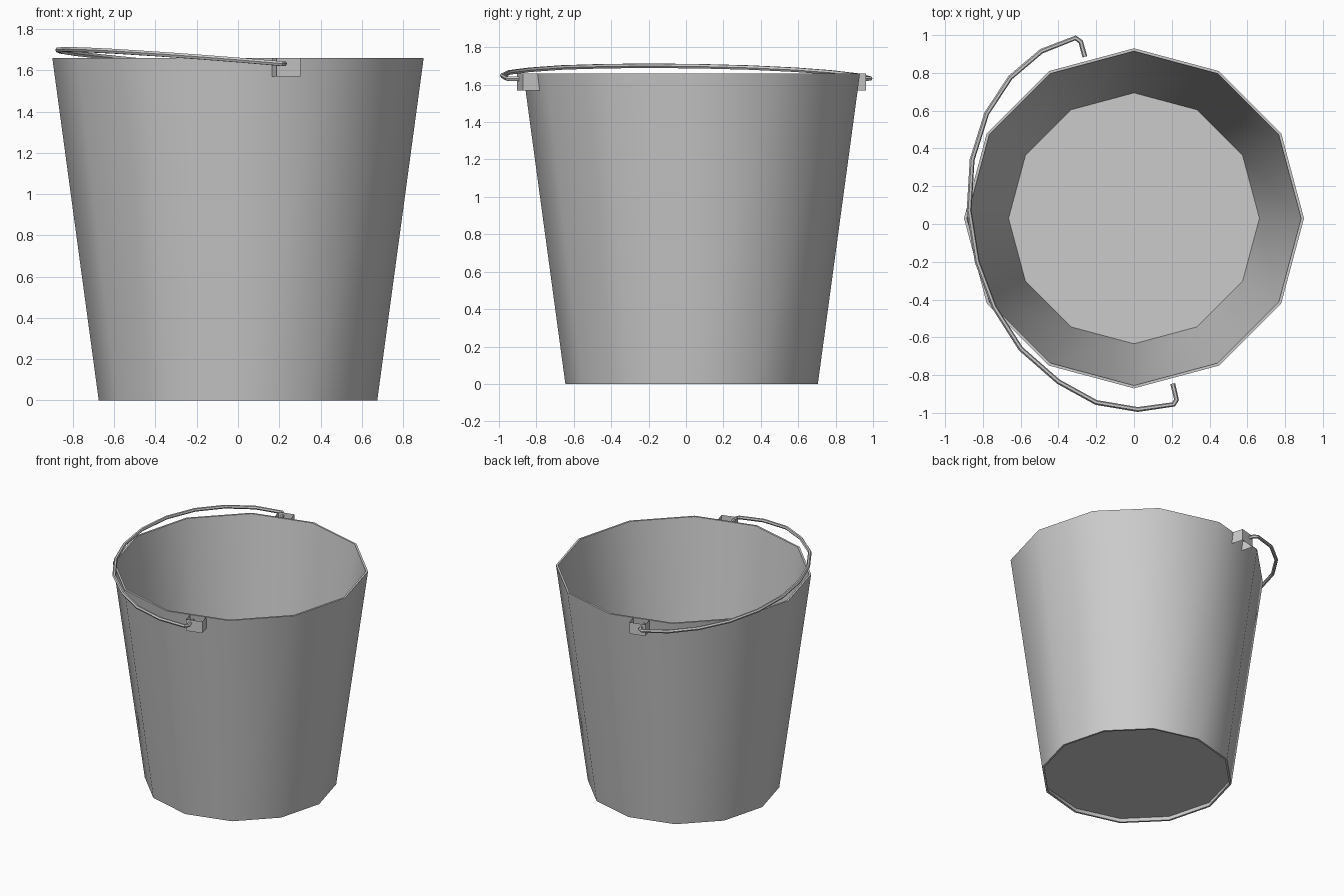
import bpy, bmesh, math
from mathutils import Vector

cube = bpy.data.objects.get("Cube")
if cube:
    bpy.data.objects.remove(cube, do_unlink=True)

SIDES = 12
CENTRE = Vector((0, 0.03, 0))
HEIGHT = 1.66
TOP_R = 0.90
BASE_R = 0.675
WALL = 0.015

metal = bpy.data.materials.new("grey metal")
metal.use_nodes = True
grey = (0.6, 0.6, 0.6, 1)
metal.diffuse_color = grey
metal.node_tree.nodes["Principled BSDF"].inputs["Base Color"].default_value = grey


def add_object(name, mesh, smooth=False):
    obj = bpy.data.objects.new(name, mesh)
    bpy.context.collection.objects.link(obj)
    mesh.materials.clear()
    mesh.materials.append(metal)
    if smooth:
        bpy.ops.object.select_all(action='DESELECT')
        obj.select_set(True)
        bpy.context.view_layer.objects.active = obj
        bpy.ops.object.shade_smooth_by_angle(angle=math.radians(40))
    return obj


def mesh_from(name, bm):
    mesh = bpy.data.meshes.new(name)
    bm.to_mesh(mesh)
    bm.free()
    return mesh


def ring(bm, radius, z):
    turn = 2 * math.pi / SIDES
    return [bm.verts.new(CENTRE + Vector((radius * math.cos(i * turn),
                                          radius * math.sin(i * turn), z)))
            for i in range(SIDES)]


# Tapered wall: a thin closed profile revolved in twelve steps
bm = bmesh.new()
profile = [(BASE_R, 0), (TOP_R, HEIGHT), (TOP_R - WALL, HEIGHT), (BASE_R - WALL, 0)]
rings = [ring(bm, r, z) for r, z in profile]
for k, low in enumerate(rings):
    high = rings[(k + 1) % len(rings)]
    for i in range(SIDES):
        j = (i + 1) % SIDES
        bm.faces.new((low[i], low[j], high[j], high[i]))
bmesh.ops.recalc_face_normals(bm, faces=bm.faces)
add_object("bucket_wall", mesh_from("bucket_wall", bm), smooth=True)

# Floor, slightly recessed above the bottom rim
bm = bmesh.new()
bm.faces.new(ring(bm, BASE_R - WALL + 0.005, 0.03))
add_object("bucket_floor", mesh_from("bucket_floor", bm))


# Handle brackets: folded strips, open above and below, on opposite wall facets
def add_bracket(name, degrees):
    a = math.radians(degrees)
    out = Vector((math.cos(a), math.sin(a), 0))
    along = Vector((-out.y, out.x, 0))
    facet = TOP_R * math.cos(math.pi / SIDES)
    half, depth = 0.06, 0.08
    path = [(-half, -0.013), (-half, depth), (half, depth), (half, -0.013)]
    bm = bmesh.new()
    rows = [[bm.verts.new(CENTRE + along * s + out * (facet + d) + Vector((0, 0, z)))
             for s, d in path] for z in (1.57, HEIGHT - 0.001)]
    for i in range(3):
        bm.faces.new((rows[0][i], rows[0][i + 1], rows[1][i + 1], rows[1][i]))
    add_object(name, mesh_from(name, bm))


add_bracket("front_bracket", -75)
add_bracket("back_bracket", 105)

# Wire handle resting on the rim, tilted about the line between its ends
outline = [(0.205, -0.845), (0.225, -0.93), (0.21, -0.955), (0.02, -0.982),
           (-0.2, -0.945), (-0.4, -0.835), (-0.6, -0.66), (-0.74, -0.44),
           (-0.83, -0.2), (-0.873, 0.07), (-0.857, 0.34), (-0.78, 0.585),
           (-0.655, 0.775), (-0.49, 0.915), (-0.31, 0.985), (-0.282, 0.965),
           (-0.26, 0.885)]
pivot = Vector((0.21, -0.95))
away = Vector((-0.965, -0.255))
curve = bpy.data.curves.new("handle_path", 'CURVE')
curve.dimensions = '3D'
curve.bevel_depth = 0.013
curve.bevel_resolution = 1
curve.use_fill_caps = True
spline = curve.splines.new('POLY')
spline.points.add(len(outline) - 1)
for point, (x, y) in zip(spline.points, outline):
    lift = max(0, (Vector((x, y)) - pivot).dot(away))
    point.co = (x, y, 1.632 + 0.085 * lift, 1)
path_obj = bpy.data.objects.new("handle_path", curve)
bpy.context.collection.objects.link(path_obj)
bpy.context.view_layer.update()
depsgraph = bpy.context.evaluated_depsgraph_get()
handle_mesh = bpy.data.meshes.new_from_object(path_obj.evaluated_get(depsgraph))
bpy.data.objects.remove(path_obj, do_unlink=True)
add_object("handle", handle_mesh, smooth=True)
